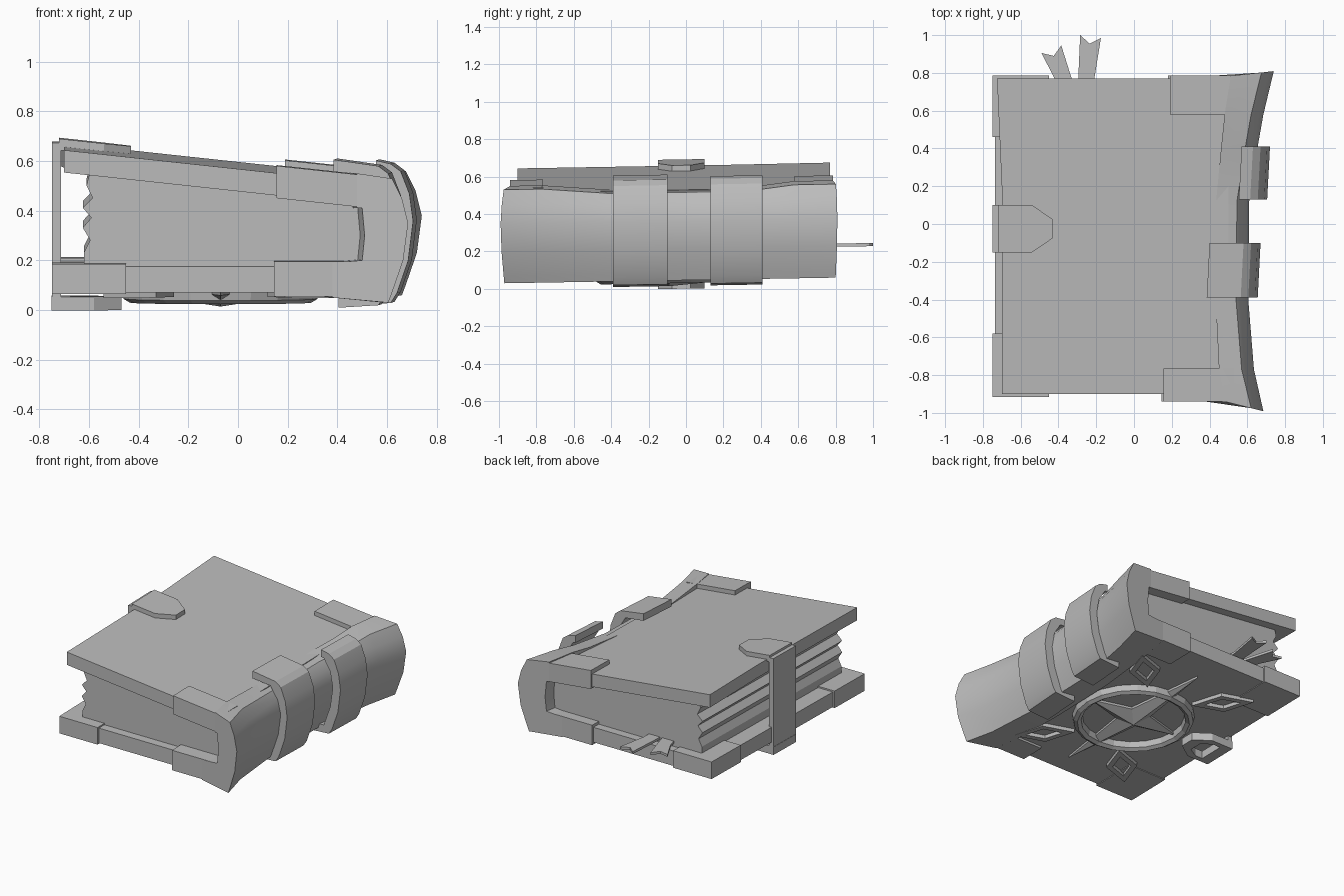
import bpy, bmesh, math
from mathutils import Vector

cube = bpy.data.objects.get("Cube")
if cube:
    bpy.data.objects.remove(cube)

GREY = (0.5, 0.5, 0.5, 1)
mat = bpy.data.materials.new("plain_grey")
mat.use_nodes = True
mat.diffuse_color = GREY
mat.node_tree.nodes["Principled BSDF"].inputs["Base Color"].default_value = GREY


def lean(p):
    """The whole book rises slightly toward the back."""
    return Vector((p[0], p[1], p[2] + 0.017 * (p[1] + 0.95)))


def loft(name, rings, caps=True, closed=False, smooth=False):
    """Join equal closed rings of points into one skin."""
    bm = bmesh.new()
    rows = [[bm.verts.new(lean(p)) for p in ring] for ring in rings]
    n = len(rows[0])
    pairs = list(zip(rows, rows[1:])) + ([(rows[-1], rows[0])] if closed else [])
    for a, b in pairs:
        for i in range(n):
            j = (i + 1) % n
            bm.faces.new((a[i], a[j], b[j], b[i]))
    if caps and not closed:
        bm.faces.new(rows[0])
        bm.faces.new(rows[-1])
    bmesh.ops.recalc_face_normals(bm, faces=bm.faces[:])
    mesh = bpy.data.meshes.new(name)
    bm.to_mesh(mesh)
    bm.free()
    mesh.materials.append(mat)
    ob = bpy.data.objects.new(name, mesh)
    bpy.context.collection.objects.link(ob)
    if smooth:
        bpy.ops.object.select_all(action='DESELECT')
        ob.select_set(True)
        bpy.context.view_layer.objects.active = ob
        bpy.ops.object.shade_smooth_by_angle(angle=math.radians(22))
    return ob


def extrude_y(name, profile, y0, y1):
    return loft(name, [[(x, y, z) for x, z in profile] for y in (y0, y1)])


def extrude_z(name, outline, low, high):
    """Plate whose low and high surfaces are heights as functions of x."""
    return loft(name, [[(x, y, f(x)) for x, y in outline] for f in (low, high)])


def rect(x0, x1, y0, y1):
    return [(x0, y0), (x1, y0), (x1, y1), (x0, y1)]


def flat(z):
    return lambda x: z


def slope(z):
    """Height of the tilted upper cover, given at its outer edge."""
    return lambda x: z - 0.108 * (x + 0.72)


# Covers
extrude_z("top_cover", [(-0.70, -0.90), (0.5, -0.90), (0.5, 0.77), (-0.725, 0.77), (-0.70, 0.2)],
          slope(0.555), slope(0.645))
extrude_z("bottom_cover", rect(-0.735, 0.5, -0.90, 0.77), flat(0.07), flat(0.175))

# Pages, with a ragged fore edge
ragged = [(-0.62, 0.17), (-0.62, 0.23), (-0.595, 0.28), (-0.625, 0.33), (-0.59, 0.37),
          (-0.625, 0.41), (-0.585, 0.45), (-0.61, 0.50), (-0.595, 0.56)]
extrude_y("pages", ragged + [(0.53, 0.43), (0.53, 0.17)], -0.84, 0.71)

# Spine: a flared C-shaped shell
outer = [(0.48, 0.55), (0.62, 0.53), (0.66, 0.45), (0.685, 0.35), (0.665, 0.20), (0.62, 0.07),
         (0.605, 0.03), (0.38, 0.05)]
inner = [(0.38, 0.19), (0.5, 0.2), (0.51, 0.3), (0.5, 0.41), (0.48, 0.41)]
# Each station: y, sideways shift, end flare, drop of the top edge
stations = [(-0.94, 0.0, -0.25, 0), (-0.77, -0.05, 0, 0), (-0.40, -0.08, 0, 0.03), (0.12, -0.075, 0, 0.03),
            (0.41, -0.03, 0, 0.02), (0.58, 0.0, 0, 0), (0.785, 0.055, 0.12, 0)]
rings = []
for y, dx, flare, drop in stations:
    ring = []
    for i, (x, z) in enumerate(outer + inner):
        share = 1 if 0 < i < 7 else 0.6
        edge = drop if i < 2 else 0
        ring.append((x + dx * share, y + flare * max(0, x - 0.48), z - edge))
    rings.append(ring)
loft("spine", rings, smooth=True)

# Raised bands around the spine
def band(name, y0, y1, shift, start):
    path = [(start, 0.60 - 0.1 * (start - 0.39)), (0.61, 0.57), (0.65, 0.54), (0.685, 0.45), (0.70, 0.34),
            (0.68, 0.18), (0.635, 0.05), (0.61, 0.01), (0.45, 0.0)]
    lining = [(0.45, 0.06), (0.57, 0.06), (0.62, 0.2), (0.64, 0.34), (0.62, 0.45), (0.57, 0.53),
              (start, 0.55 - 0.1 * (start - 0.39))]
    loft(name, [[(x + shift + k, y, z) for x, z in path + lining]
                for y, k in ((y0, 0), (y1, 0.015))], smooth=True)


band("front_spine_band", -0.39, -0.10, -0.045, 0.43)
band("back_spine_band", 0.13, 0.41, 0.005, 0.55)

# Corner guards joining the spine to the covers
for side, y0, y1, x0 in (("front", -0.94, -0.765, 0.155), ("back", 0.58, 0.785, 0.19)):
    extrude_z(side + "_top_spine_guard", rect(x0, 0.53, y0, y1), slope(0.545), slope(0.675))
    extrude_z(side + "_bottom_spine_guard", rect(x0 - 0.01, 0.5, y0, y1), flat(0.055), flat(0.195))
for side, y0, y1 in (("front", -0.915, -0.58), ("back", 0.46, 0.785)):
    extrude_z(side + "_outer_corner_guard", rect(-0.748, -0.45, y0, y1), flat(0.065), flat(0.185))

# Clasp: strap, upper tongue and lower loop
def tongue(x0, x1, grow=0):
    mid, half = -0.025, 0.125 + grow
    return [(x0 - grow, mid - half), (x1 - 0.11, mid - half), (x1 + grow, mid - 0.05),
            (x1 + grow, mid + 0.05), (x1 - 0.11, mid + half), (x0 - grow, mid + half)]


extrude_z("clasp_strap", rect(-0.748, -0.713, -0.15, 0.10), flat(-0.012), flat(0.66))
extrude_z("clasp_tongue", tongue(-0.72, -0.43), slope(0.63), slope(0.676))


def frame(name, big, small, z0, z1):
    """Flat frame between two matching outlines."""
    loft(name, [[(x, y, z) for x, y in line] for line, z in
                ((big, z1), (big, z0), (small, z0), (small, z1))], closed=True)


frame("clasp_loop", tongue(-0.75, -0.47), tongue(-0.71, -0.51, -0.035), -0.015, 0.04)

# Bookmark ribbons with swallow tails
for name, line in (("left_ribbon", [(-0.21, 0.6), (-0.21, 0.77), (-0.175, 0.985), (-0.235, 0.955),
                                    (-0.285, 1.0), (-0.295, 0.77), (-0.295, 0.6)]),
                   ("right_ribbon", [(-0.28, 0.6), (-0.33, 0.77), (-0.385, 0.945), (-0.425, 0.89),
                                     (-0.49, 0.905), (-0.42, 0.77), (-0.37, 0.6)])):
    extrude_z(name, line, flat(0.195), flat(0.212))

# Underside ornament: ring, star and four diamonds
CX, CY = -0.07, -0.09


def circle(r):
    return [(CX + r * math.cos(a), CY + r * math.sin(a)) for a in (math.tau * i / 20 for i in range(20))]


section = [(0.40, 0.08), (0.39, 0.03), (0.365, 0.015), (0.34, 0.03), (0.33, 0.08)]
loft("emblem_ring", [[(x, y, z) for x, y in circle(r)] for r, z in section], closed=True)

star = []
for i in range(8):
    a = math.tau * i / 8
    r = 0.11 if i % 2 else (0.65 if i % 4 else 0.36)
    star.append((CX + r * math.cos(a), CY + r * math.sin(a)))
loft("emblem_star", [[(x, y, 0.075) for x, y in star], [(x, y, 0.055) for x, y in star],
                     [(CX + (x - CX) * 0.01, CY + (y - CY) * 0.01, 0.0) for x, y in star]])


def diamond(cx, cy, sx, sy, scale):
    d = math.sqrt(0.5)
    along, across = Vector((sx * d, sy * d)), Vector((-sy * d, sx * d))
    c = Vector((cx, cy))
    return [c + v * scale for v in (along * 0.2, across * 0.1, along * -0.2, across * -0.1)]


for sx, side in ((1, "left"), (-1, "right")):
    for sy, end in ((1, "back"), (-1, "front")):
        spot = (CX + 0.33 * sx, CY + 0.51 * sy, sx, sy)
        frame(f"{end}_{side}_diamond", diamond(*spot, 1), diamond(*spot, 0.6), 0.045, 0.08)
